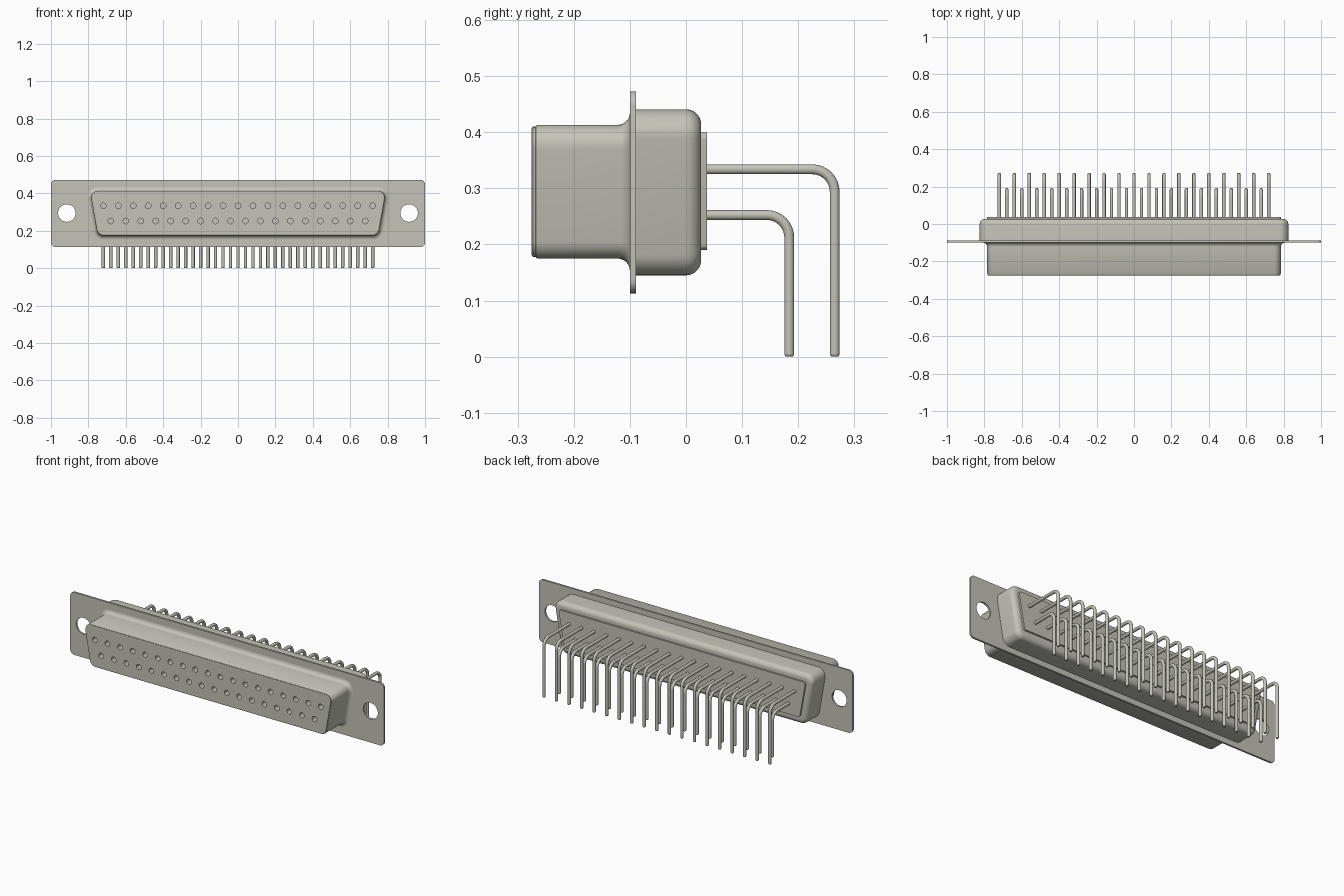
import bpy, bmesh, math
from mathutils import Vector, Matrix

if "Cube" in bpy.data.objects:
    bpy.data.objects.remove(bpy.data.objects["Cube"], do_unlink=True)

metal = bpy.data.materials.new("warm_grey_metal")
metal.use_nodes = True
COL = (0.55, 0.55, 0.48, 1.0)
metal.diffuse_color = COL
metal.node_tree.nodes["Principled BSDF"].inputs["Base Color"].default_value = COL

SLANT = math.radians(10)


def make_object(name, bm):
    bmesh.ops.recalc_face_normals(bm, faces=bm.faces)
    me = bpy.data.meshes.new(name)
    bm.to_mesh(me)
    bm.free()
    ob = bpy.data.objects.new(name, me)
    bpy.context.collection.objects.link(ob)
    me.materials.append(metal)
    return ob


def select_only(ob):
    bpy.ops.object.select_all(action="DESELECT")
    ob.select_set(True)
    bpy.context.view_layer.objects.active = ob


def smooth(ob):
    select_only(ob)
    bpy.ops.object.shade_smooth_by_angle(angle=math.radians(32))


def loft(name, rings):
    """Closed skin through rings that share a point count."""
    bm = bmesh.new()
    loops = [[bm.verts.new(p) for p in ring] for ring in rings]
    n = len(loops[0])
    for a, b in zip(loops, loops[1:]):
        for i in range(n):
            j = (i + 1) % n
            bm.faces.new((a[i], a[j], b[j], b[i]))
    bm.faces.new(loops[0])
    bm.faces.new(loops[-1])
    return make_object(name, bm)


def d_ring(y, hw, top, bottom, r, off=0.0, slant=SLANT, seg=8):
    """Rounded D outline (trapezoid, wide side up) in the plane y."""
    dz = top - bottom - 2 * r
    xt = hw - r
    xb = xt - dz * math.tan(slant)
    rr = r + off
    half = []
    for cx, cz, a0, a1 in ((xt, top - r, math.pi / 2, -slant),
                           (xb, bottom + r, -slant, -math.pi / 2)):
        for k in range(seg + 1):
            a = a0 + (a1 - a0) * k / seg
            half.append((cx + rr * math.cos(a), y, cz + rr * math.sin(a)))
    return half + [(-x, yy, z) for x, yy, z in reversed(half)]


def drill(ob, centres, radius, y0, y1):
    """Cut round holes along y."""
    bm = bmesh.new()
    for x, z in centres:
        m = Matrix.Translation((x, (y0 + y1) / 2, z)) @ Matrix.Rotation(math.pi / 2, 4, "X")
        bmesh.ops.create_cone(bm, cap_ends=True, segments=24, radius1=radius,
                              radius2=radius, depth=y1 - y0, matrix=m)
    cutter = make_object("hole_cutter", bm)
    cutter.hide_render = True
    mod = ob.modifiers.new("holes", "BOOLEAN")
    mod.operation = "DIFFERENCE"
    mod.solver = "EXACT"
    mod.object = cutter
    select_only(ob)
    bpy.ops.object.modifier_apply(modifier=mod.name)
    bpy.data.objects.remove(cutter, do_unlink=True)


PITCH = 0.08
ROWS = {"upper": (19, 0.334, 0.265), "lower": (18, 0.2525, 0.184)}  # count, z, y of the leg

# Mounting flange with two screw holes
flange = loft("mounting_flange", [d_ring(y, 1.0, 0.473, 0.113, 0.025, slant=0.0)
                                  for y in (-0.100, -0.089)])
drill(flange, [(-0.915, 0.295), (0.915, 0.295)], 0.047, -0.15, -0.04)
smooth(flange)

# Front shell: slightly stepped nose, straight wall, fillet into the flange
front = [(-0.275, -0.006), (-0.273, -0.003), (-0.268, -0.003), (-0.2675, -0.0015), (-0.265, 0.0)]
FIL = 0.022
for k in range(7):
    a = math.pi / 2 * k / 6
    front.append((-0.100 - FIL + FIL * math.sin(a), FIL * (1 - math.cos(a))))
front.append((-0.095, FIL))
shell = loft("front_shell", [d_ring(y, 0.785, 0.413, 0.175, 0.036, o) for y, o in front])
sockets = [((i - (n - 1) / 2) * PITCH, z) for n, z, _ in ROWS.values() for i in range(n)]
drill(shell, sockets, 0.015, -0.32, -0.16)
smooth(shell)

# Back shell with a rounded rear edge
RB = 0.027
back = [(-0.095, 0.0)]
for k in range(8):
    a = math.pi / 2 * k / 7
    back.append((RB * math.sin(a), RB * (math.cos(a) - 1)))
smooth(loft("back_shell", [d_ring(y, 0.825, 0.441, 0.145, 0.045, o) for y, o in back]))

# Raised insulator plate on the rear
smooth(loft("rear_insulator", [d_ring(y, 0.785, 0.40, 0.19, 0.012) for y in (0.01, 0.037)]))

# Right-angle pins, one arrayed object per row
R_PIN, R_BEND = 0.009, 0.04
for row, (count, z, leg_y) in ROWS.items():
    path = [(0.01, z, 0.0, R_PIN)]  # y, z, turn angle, radius
    for k in range(9):
        a = math.pi / 2 * k / 8
        path.append((leg_y - R_BEND + R_BEND * math.sin(a),
                     z - R_BEND + R_BEND * math.cos(a), a, R_PIN))
    path += [(leg_y, 0.004, math.pi / 2, R_PIN), (leg_y, 0.0, math.pi / 2, R_PIN * 0.7)]
    x0 = -(count - 1) / 2 * PITCH
    rings = []
    for y, pz, a, r in path:
        side = Vector((1, 0, 0))
        up = Vector((0, math.sin(a), math.cos(a)))
        rings.append([Vector((x0, y, pz)) + r * (math.cos(t) * side + math.sin(t) * up)
                      for t in (2 * math.pi * i / 14 for i in range(14))])
    pins = loft(row + "_pins", rings)
    smooth(pins)
    arr = pins.modifiers.new("row", "ARRAY")
    arr.count = count
    arr.use_relative_offset = False
    arr.use_constant_offset = True
    arr.constant_offset_displace = (PITCH, 0, 0)
